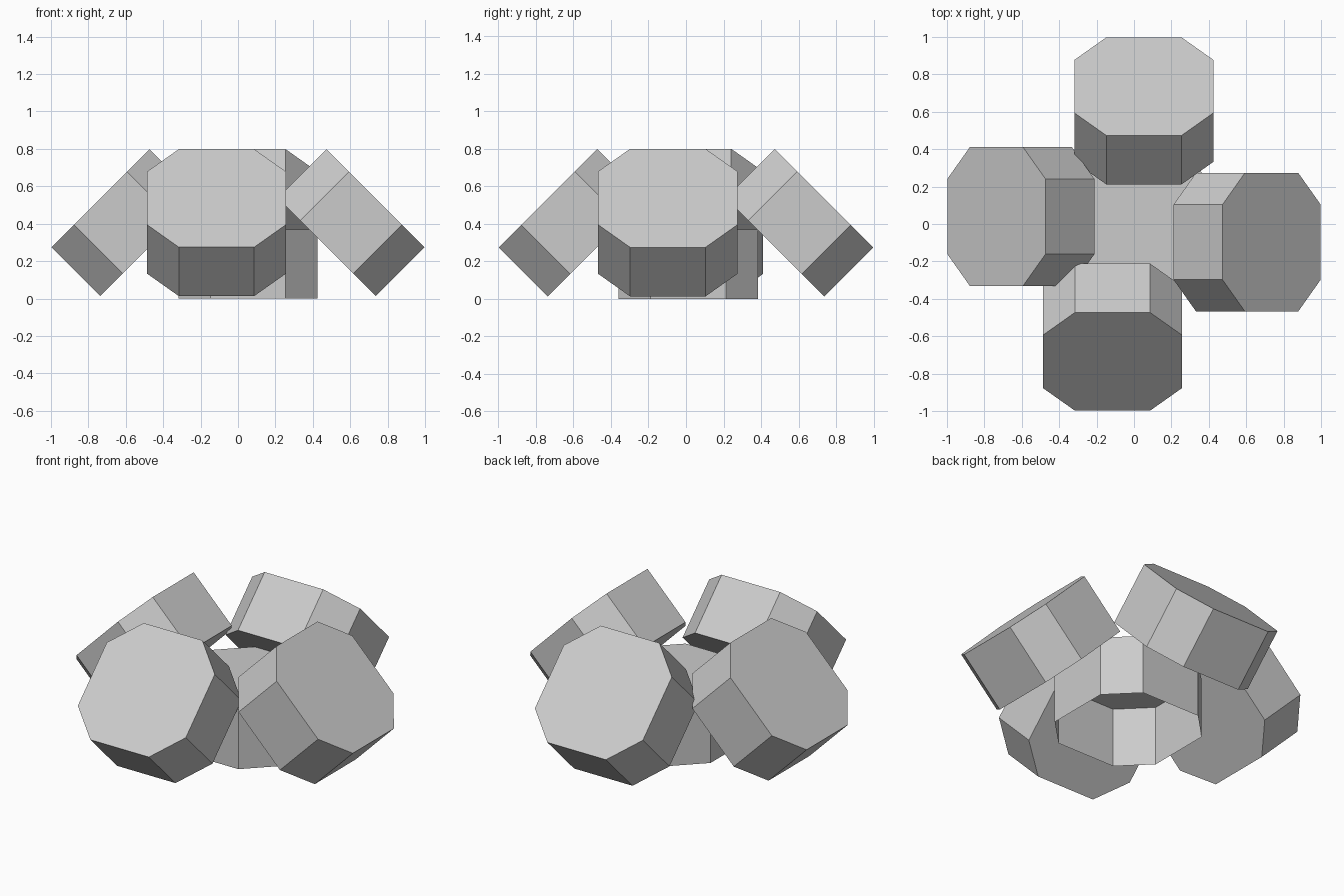
import bpy
import bmesh
from math import radians
from mathutils import Matrix

WIDTH, HEIGHT, CHAMFER = 0.742, 0.37, 0.17

cube = bpy.data.objects.get("Cube")
if cube:
    bpy.data.objects.remove(cube, do_unlink=True)

grey = bpy.data.materials.new("plain_grey")
grey.use_nodes = True
grey.diffuse_color = (0.6, 0.6, 0.6, 1)
grey.node_tree.nodes["Principled BSDF"].inputs["Base Color"].default_value = (0.6, 0.6, 0.6, 1)


def octagon_block(name, matrix, open_bottom=False):
    """Square block with cut corners, standing on its local z = 0."""
    h = WIDTH / 2
    f = h - CHAMFER
    outline = [(h, -f), (h, f), (f, h), (-f, h), (-h, f), (-h, -f), (-f, -h), (f, -h)]
    bm = bmesh.new()
    low = [bm.verts.new((x, y, 0)) for x, y in outline]
    high = [bm.verts.new((x, y, HEIGHT)) for x, y in outline]
    bm.faces.new(high)
    if not open_bottom:
        bm.faces.new(low[::-1])
    for i in range(len(outline)):
        j = (i + 1) % len(outline)
        bm.faces.new((low[i], low[j], high[j], high[i]))
    mesh = bpy.data.meshes.new(name)
    bm.to_mesh(mesh)
    bm.free()
    mesh.materials.append(grey)
    obj = bpy.data.objects.new(name, mesh)
    obj.matrix_world = matrix
    bpy.context.collection.objects.link(obj)
    return obj


# Upright hollow block in the middle, open underneath
octagon_block("center_block", Matrix.Translation((0.053, 0.012, 0)), open_bottom=True)

# Four blocks leaning outwards, each shifted a little sideways
tilt = Matrix.Rotation(radians(45), 4, "X")
sides = [("front_block", -0.115), ("left_block", -0.097),
         ("back_block", -0.053), ("right_block", -0.04)]
for i, (name, shift) in enumerate(sides):
    turn = Matrix.Rotation(radians(90 * i), 4, "Z")
    octagon_block(name, turn @ Matrix.Translation((shift, -0.474, 0.275)) @ tilt)
